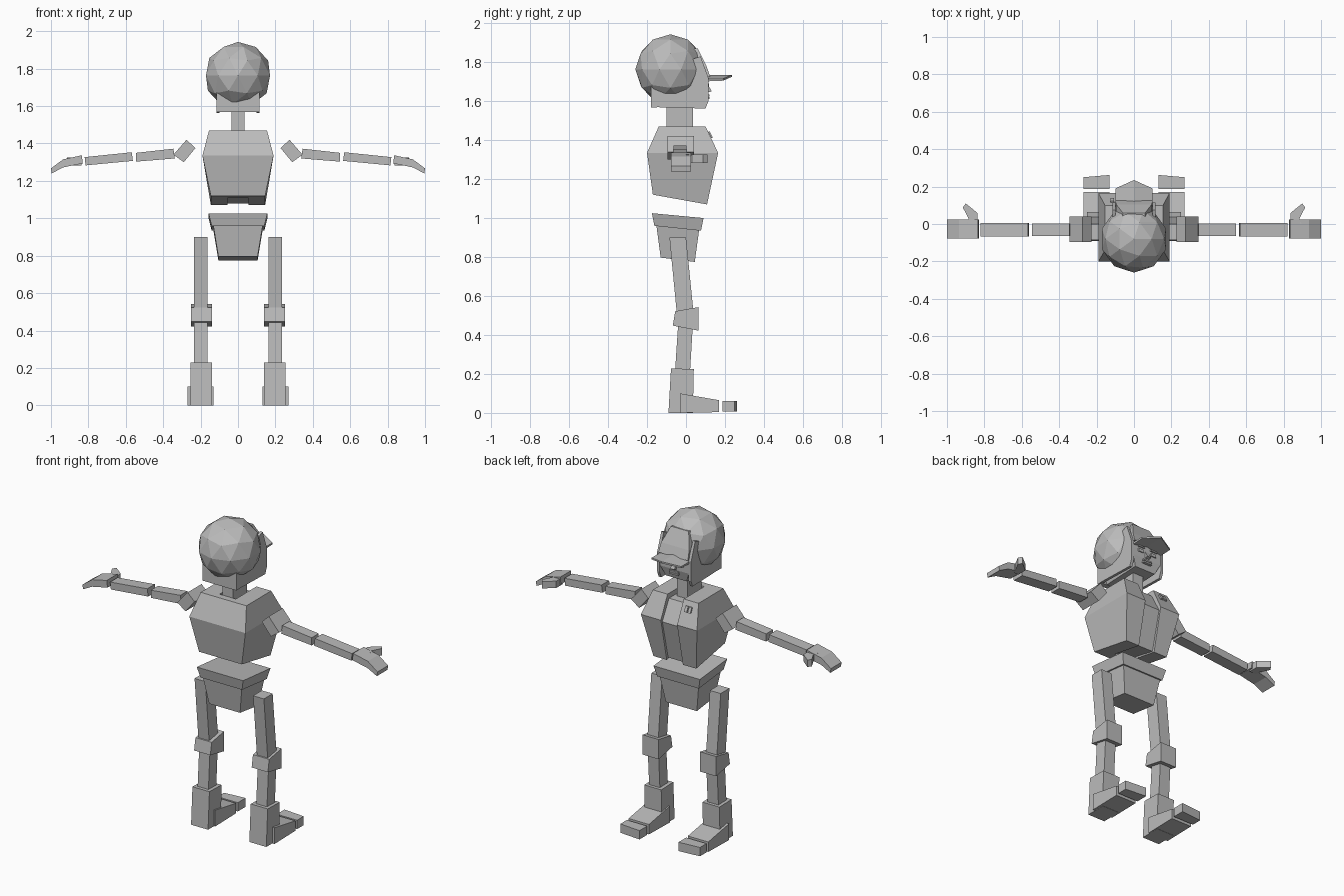
import bpy, bmesh
from mathutils import Vector

cube = bpy.data.objects.get("Cube")
if cube:
    bpy.data.objects.remove(cube, do_unlink=True)

GREY = 0.5
grey = bpy.data.materials.new("plain_grey")
grey.use_nodes = True
grey.diffuse_color = (GREY, GREY, GREY, 1)
grey.node_tree.nodes["Principled BSDF"].inputs["Base Color"].default_value = (GREY, GREY, GREY, 1)


def finish(name, bm):
    """Turn a bmesh into a named, flat shaded grey object."""
    bmesh.ops.recalc_face_normals(bm, faces=bm.faces[:])
    mesh = bpy.data.meshes.new(name)
    bm.to_mesh(mesh)
    bm.free()
    mesh.materials.append(grey)
    obj = bpy.data.objects.new(name, mesh)
    bpy.context.collection.objects.link(obj)
    return obj


def loft(name, rings):
    """Bridge matching rings of points and cap both ends."""
    bm = bmesh.new()
    loops = [[bm.verts.new(p) for p in ring] for ring in rings]
    for low, high in zip(loops, loops[1:]):
        for i in range(len(low)):
            j = (i + 1) % len(low)
            bm.faces.new((low[i], low[j], high[j], high[i]))
    bm.faces.new(loops[0])
    bm.faces.new(loops[-1])
    return finish(name, bm)


def prism(name, axis, outline, low, high, side=1):
    """Extrude an outline along an axis; side -1 mirrors it in x."""
    def place(u, v, depth):
        p = [u, v]
        p.insert("xyz".index(axis), depth)
        return Vector((p[0] * side, p[1], p[2]))
    return loft(name, [[place(u, v, d) for u, v in outline] for d in (low, high)])


def box(name, x, y, z):
    """Box from low and high limits on each axis."""
    return prism(name, "z", [(x[0], y[0]), (x[1], y[0]), (x[1], y[1]), (x[0], y[1])], *z)


def rect(w, back, front, z_back, z_front):
    """Rectangular ring, sloped from back to front."""
    return [(-w, back, z_back), (w, back, z_back), (w, front, z_front), (-w, front, z_front)]


# Jacket: faceted shell with an open channel down its front
def jacket_ring(w, back, front, z_back, z_front):
    c, inner = 0.055, -0.1
    plan = [(-w, back), (w, back), (w, front), (c, front),
            (c, inner), (-c, inner), (-c, front), (-w, front)]
    slope = (z_front - z_back) / (front - back)
    return [(x, y, z_back + (y - back) * slope) for x, y in plan]


torso = [(0.145, -0.17, 0.108, 1.12, 1.07),
         (0.19, -0.2, 0.165, 1.335, 1.335),
         (0.155, -0.14, 0.1, 1.47, 1.47)]
loft("jacket", [jacket_ring(*r) for r in torso])

# Shirt fills the channel, slightly recessed
loft("shirt", [rect(0.055, -0.1, f - 0.014, zb - 0.015 * k, zf - 0.015 * k + 0.01 * (k == 0))
               for k, (w, b, f, zb, zf) in enumerate(torso)])

# Small chest tags on the upper slope of the jacket
for n, x in enumerate((-0.125, -0.1)):
    prism("chest_tag_%d" % (n + 1), "x",
          [(0.13, 1.41), (0.138, 1.413), (0.122, 1.445), (0.114, 1.442)], x, x + 0.018)

# Hips: belt band over tapering trousers
loft("belt", [rect(0.141, -0.162, 0.077, 0.96, 0.935), rect(0.157, -0.175, 0.09, 1.025, 1.0)])
loft("trouser_seat", [rect(0.105, -0.13, 0.045, 0.797, 0.775),
                      rect(0.132, -0.152, 0.067, 0.962, 0.937)])

# Neck, face and hood sides
box("neck", (-0.035, 0.035), (-0.1, 0.035), (1.44, 1.6))
loft("face", [rect(0.07, -0.15, 0.095, 1.57, 1.58), rect(0.097, -0.15, 0.112, 1.64, 1.64),
              rect(0.097, -0.15, 0.112, 1.74, 1.74)])
for label, side in (("left", 1), ("right", -1)):
    prism(label + "_hood_flap", "x",
          [(-0.18, 1.57), (0.1, 1.562), (0.115, 1.6), (0.115, 1.72), (0.075, 1.83), (-0.18, 1.74)],
          0.098, 0.115, side)
    prism(label + "_eye", "z", [(0.025, 0.108), (0.065, 0.108), (0.062, 0.118), (0.028, 0.118)],
          1.672, 1.69, side)
    prism(label + "_eyebrow", "z", [(0.02, 0.108), (0.07, 0.108), (0.068, 0.12), (0.022, 0.12)],
          1.702, 1.71, side)
box("hood_back", (-0.115, 0.115), (-0.18, -0.15), (1.568, 1.74))
prism("nose", "x", [(0.11, 1.69), (0.132, 1.65), (0.11, 1.645)], -0.014, 0.014)
for n, z in enumerate((1.612, 1.624)):
    box("lip_%d" % (n + 1), (-0.03, 0.03), (0.095, 0.121), (z, z + 0.009))

# Faceted helmet dome
bm = bmesh.new()
bmesh.ops.create_icosphere(bm, subdivisions=2, radius=0.18)
bmesh.ops.translate(bm, verts=bm.verts[:], vec=(0, -0.08, 1.763))
finish("helmet_dome", bm)

# Cap front and folded visor
loft("cap_front", [rect(0.1, -0.02, 0.125, 1.725, 1.725), rect(0.095, -0.02, 0.105, 1.78, 1.78),
                   rect(0.06, -0.02, 0.06, 1.865, 1.87)])
visor = []
for x, y, z in ((-0.1, 0.19, 1.715), (0, 0.235, 1.735), (0.1, 0.19, 1.715)):
    visor.append([(x, 0.09, z), (x, y, z), (x, y, z - 0.01), (x, 0.09, z - 0.014)])
loft("visor", visor)

# Limbs: side outlines extruded to width, one set per side
ARM = (("shoulder", -0.095, 0.04, [(0.345, 1.34), (0.275, 1.42), (0.228, 1.375), (0.29, 1.3)]),
       ("upper_arm", -0.065, 0.003, [(0.345, 1.372), (0.545, 1.35), (0.545, 1.303), (0.338, 1.32)]),
       ("forearm", -0.067, 0.006, [(0.568, 1.353), (0.82, 1.327), (0.815, 1.283), (0.562, 1.307)]),
       ("hand", -0.078, 0.025, [(0.835, 1.337), (0.935, 1.315), (1.0, 1.267),
                                (0.996, 1.24), (0.935, 1.272), (0.83, 1.294)]))
LEG = (("thigh", 0.162, 0.235, [(-0.085, 0.9), (0, 0.9), (0.037, 0.53), (-0.048, 0.52)]),
       ("knee_pad", 0.14, 0.25, [(-0.055, 0.522), (0.065, 0.543), (0.065, 0.422), (-0.068, 0.448)]),
       ("shin", 0.162, 0.235, [(-0.04, 0.46), (0.035, 0.45), (0.02, 0.2), (-0.057, 0.2)]),
       ("boot_shaft", 0.14, 0.255, [(-0.077, 0.228), (0.04, 0.225), (0.035, 0), (-0.09, 0)]),
       ("boot_foot", 0.132, 0.27, [(-0.032, 0.1), (0.17, 0.065), (0.17, 0.004), (-0.032, 0)]))

for label, side in (("left", 1), ("right", -1)):
    for axis, parts in (("y", ARM), ("x", LEG)):
        for part, low, high, outline in parts:
            prism(label + "_" + part, axis, outline, low, high, side)
    prism(label + "_thumb", "z",
          [(0.838, 0), (0.838, 0.06), (0.9, 0.11), (0.915, 0.088), (0.885, 0.03), (0.895, 0)],
          1.283, 1.325, side)
    prism(label + "_boot_toe", "z",
          [(0.132, 0.187), (0.27, 0.187), (0.27, 0.25), (0.132, 0.262)], 0.008, 0.062, side)
